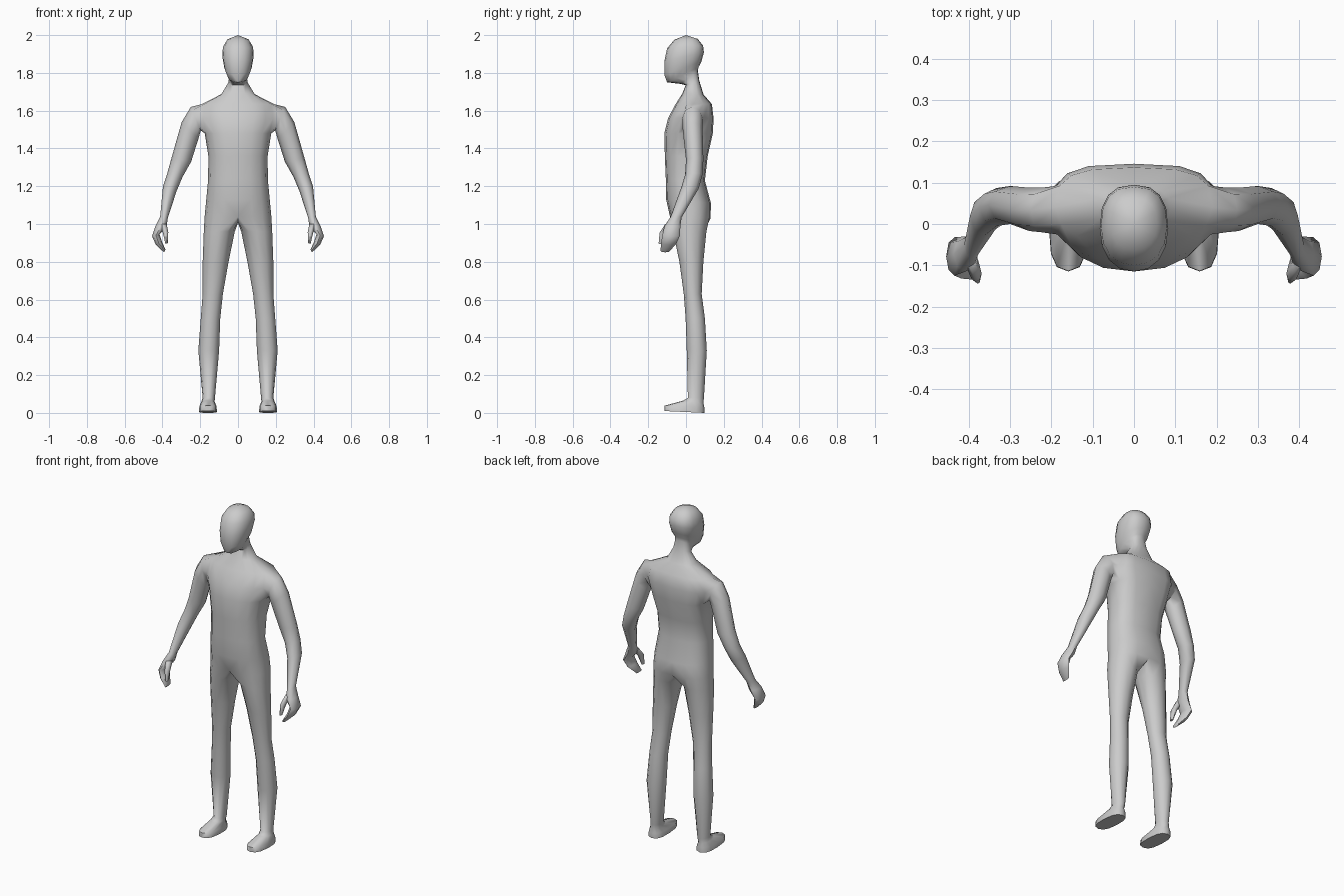
import bpy, bmesh, math

skin = bpy.data.materials.new("plain_grey")
skin.diffuse_color = (0.6, 0.6, 0.6, 1)

bm = bmesh.new()


def bridge(a, b, closed=True):
    n = len(a)
    for i in range(n if closed else n - 1):
        j = (i + 1) % n
        bm.faces.new((a[i], a[j], b[j], b[i]))


def spow(v, p):
    return math.copysign(abs(v) ** p, v)


def half_ring(zf, zb, yf, yb, w, pf=0.9, pb=0.8):
    """Half outline from front centre round the side to back centre."""
    ring = []
    for i in range(9):
        t = math.radians(-90 + 22.5 * i)
        p = pf if i < 4 else pb
        k = spow(math.sin(t), p)
        x = 0 if i in (0, 8) else w * math.cos(t) ** p
        y = (yf + yb) / 2 + (yb - yf) / 2 * k
        ring.append(bm.verts.new((x, y, (zf + zb) / 2 + (zb - zf) / 2 * k)))
    return ring


def limb_ring(ox, oz, ix, iz, y0, y1):
    """Eight-sided ring given by outer and inner points and its depth."""
    ring = []
    for k in range(8):
        a = math.radians(225 + 45 * k)
        u, v = math.sin(a) / 2, math.cos(a) / 2
        ring.append(bm.verts.new(((ox + ix) / 2 + (ox - ix) * u,
                                  (y0 + y1) / 2 + (y1 - y0) * v,
                                  (oz + iz) / 2 + (oz - iz) * u)))
    return ring


def leg_ring(zf, zb, xi, xo, yf, yb, p=1.0):
    """Twelve-sided ring, its front and back heights may differ."""
    ring = []
    for k in range(12):
        a = math.radians(-120 + 30 * k)
        c, s = spow(math.cos(a), p), spow(math.sin(a), p)
        ring.append(bm.verts.new(((xi + xo) / 2 + (xo - xi) / 2 * c,
                                  (yf + yb) / 2 + (yb - yf) / 2 * s,
                                  (zf + zb) / 2 + (zb - zf) / 2 * s)))
    return ring


# torso, neck and head, from hips to crown
rows = [half_ring(*r) for r in (
    (1.04, 1.03, -0.085, 0.13, 0.177),
    (1.13, 1.11, -0.105, 0.132, 0.169),
    (1.24, 1.23, -0.107, 0.10, 0.158),
    (1.36, 1.36, -0.112, 0.115, 0.157, 0.9, 0.7),
    (1.48, 1.48, -0.115, 0.142, 0.176, 0.9, 0.62),
    (1.56, 1.56, -0.095, 0.146, 0.20, 0.9, 0.62),
    (1.635, 1.635, -0.055, 0.137, 0.19, 0.9, 0.65),
    (1.69, 1.685, -0.02, 0.093, 0.088),
    (1.735, 1.76, -0.002, 0.07, 0.052),
    (1.742, 1.81, -0.03, 0.063, 0.047),
    (1.75, 1.83, -0.10, 0.066, 0.056),
    (1.79, 1.86, -0.115, 0.082, 0.072),
    (1.86, 1.91, -0.115, 0.095, 0.083),
    (1.93, 1.945, -0.10, 0.09, 0.080),
    (1.975, 1.98, -0.062, 0.062, 0.056),
)]
for lo, hi in zip(rows, rows[1:]):
    bridge(lo, hi, False)
crown = bm.verts.new((0, 0, 2.0))
for a, b in zip(rows[-1], rows[-1][1:]):
    bm.faces.new((a, b, crown))

# shoulder opening in the torso side
hole = [rows[r][c] for r, c in ((4, 3), (4, 4), (4, 5), (5, 5),
                                (6, 5), (6, 4), (6, 3), (5, 3))]
bmesh.ops.delete(bm, geom=[rows[5][4]], context='VERTS')

# arm and curled hand
prev = hole
for r in ((0.25, 1.62, 0.197, 1.495, -0.02, 0.088),
          (0.298, 1.54, 0.21, 1.45, -0.017, 0.088),
          (0.352, 1.35, 0.248, 1.33, 0.0, 0.092),
          (0.374, 1.27, 0.293, 1.25, -0.005, 0.087),
          (0.397, 1.20, 0.325, 1.175, -0.027, 0.067),
          (0.412, 1.04, 0.372, 1.03, -0.083, -0.023),
          (0.437, 0.99, 0.378, 0.985, -0.115, -0.03),
          (0.455, 0.935, 0.415, 0.945, -0.125, -0.032),
          (0.435, 0.89, 0.402, 0.905, -0.132, -0.05),
          (0.392, 0.85, 0.384, 0.865, -0.135, -0.085)):
    ring = limb_ring(*r)
    bridge(prev, ring)
    prev = ring
bm.faces.new(prev)

# thumb
prev = None
for r in ((0.412, 1.0, 0.378, 1.0, -0.11, -0.06),
          (0.397, 0.95, 0.369, 0.957, -0.14, -0.10),
          (0.384, 0.895, 0.372, 0.897, -0.145, -0.122)):
    ring = limb_ring(*r)
    if prev:
        bridge(prev, ring)
    else:
        bm.faces.new(ring)
    prev = ring
bm.faces.new(prev)

# crotch strip closes the hip outline, then leg and foot follow
crotch = [bm.verts.new((0, y, z)) for y, z in
          ((0.085, 1.01), (0.025, 1.005), (-0.04, 1.012))]
prev = rows[0] + crotch
for r in ((0.96, 0.96, 0.017, 0.181, -0.068, 0.108),
          (0.80, 0.80, 0.05, 0.187, -0.035, 0.092),
          (0.63, 0.63, 0.08, 0.187, -0.012, 0.083),
          (0.50, 0.50, 0.094, 0.197, -0.002, 0.10),
          (0.33, 0.33, 0.10, 0.21, 0.004, 0.11),
          (0.08, 0.08, 0.122, 0.187, 0.01, 0.095),
          (0.065, 0.055, 0.124, 0.194, -0.015, 0.092),
          (0.038, 0.03, 0.113, 0.205, -0.114, 0.097, 0.75),
          (0.01, 0.0, 0.112, 0.206, -0.115, 0.097, 0.75)):
    ring = leg_ring(*r)
    bridge(prev, ring)
    prev = ring
bm.faces.new(prev)

# other half
bmesh.ops.mirror(bm, geom=bm.verts[:] + bm.edges[:] + bm.faces[:],
                 axis='X', merge_dist=0.0005)
bmesh.ops.remove_doubles(bm, verts=bm.verts[:], dist=0.0002)
bmesh.ops.recalc_face_normals(bm, faces=bm.faces[:])

mesh = bpy.data.meshes.new("body")
bm.to_mesh(mesh)
bm.free()
mesh.materials.append(skin)
body = bpy.data.objects.new("body", mesh)
bpy.context.collection.objects.link(body)
bpy.context.view_layer.objects.active = body
body.select_set(True)
bpy.ops.object.shade_smooth_by_angle(angle=math.radians(60))
